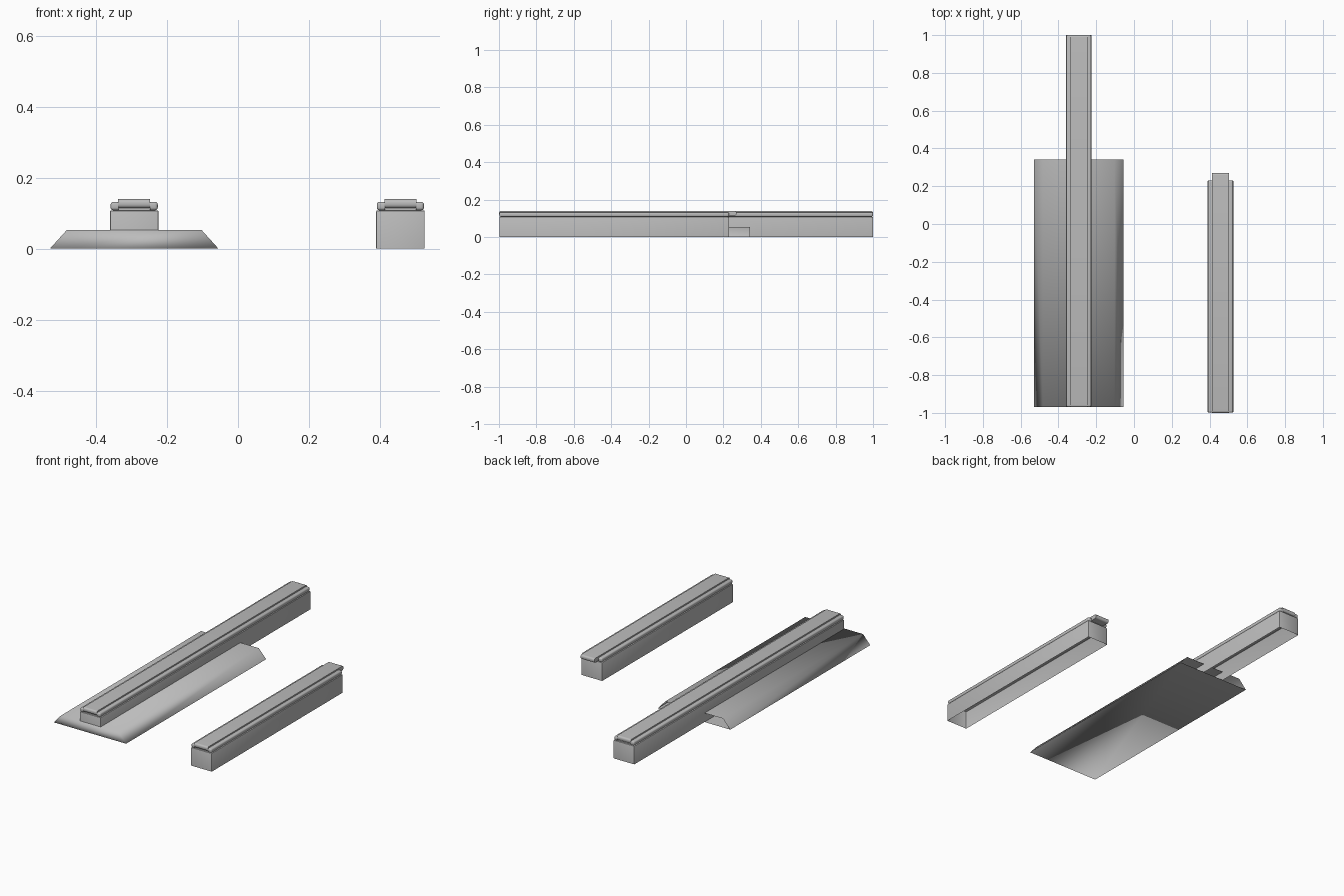
import bpy, bmesh, math

if "Cube" in bpy.data.objects:
    bpy.data.objects.remove(bpy.data.objects["Cube"])

grey = bpy.data.materials.new("mid_grey")
grey.diffuse_color = (0.5, 0.5, 0.5, 1)
grey.use_nodes = True
grey.node_tree.nodes["Principled BSDF"].inputs["Base Color"].default_value = grey.diffuse_color

def finish(name, bm, smooth=35):
    me = bpy.data.meshes.new(name)
    bm.to_mesh(me)
    bm.free()
    me.materials.append(grey)
    ob = bpy.data.objects.new(name, me)
    bpy.context.collection.objects.link(ob)
    bpy.context.view_layer.objects.active = ob
    ob.select_set(True)
    bpy.ops.object.shade_smooth_by_angle(angle=math.radians(smooth))
    ob.select_set(False)
    return ob

def box(name, x0, x1, y0, y1, z0, z1, pick=None, radius=0.0, segs=4, open_bottom=False):
    """Box with the edges chosen by pick(a, b) rounded off."""
    bm = bmesh.new()
    bmesh.ops.create_cube(bm, size=1)
    for v in bm.verts:
        v.co = ((x0 + x1) / 2 + v.co.x * (x1 - x0),
                (y0 + y1) / 2 + v.co.y * (y1 - y0),
                (z0 + z1) / 2 + v.co.z * (z1 - z0))
    if pick:
        edges = [e for e in bm.edges if pick(e.verts[0].co, e.verts[1].co)]
        bmesh.ops.bevel(bm, geom=edges, offset=radius, segments=segs,
                        profile=0.5, affect='EDGES')
    if open_bottom:
        bm.normal_update()
        down = [f for f in bm.faces if f.normal.z < -0.9]
        bmesh.ops.delete(bm, geom=down, context='FACES')
    return finish(name, bm)

def bar(side, cx, y0, y1, overhang):
    hw, sw = 0.0685, 0.045
    # hollow body, open underneath, with softened upright corners
    box(side + "_bar_body", cx - hw, cx + hw, y0 + 0.003, y1, 0, 0.108,
        lambda a, b: abs(a.z - b.z) > 0.05 or (a.z > 0.1 and b.z > 0.1),
        0.004, 2, True)
    # side rails rounded on every outer edge
    for s, n in ((-1, "left"), (1, "right")):
        outer = cx + s * (hw - 0.002)
        xa, xb = sorted((outer, cx + s * (sw - 0.001)))
        box(f"{side}_bar_{n}_rail", xa, xb, y0 + 0.002, y1, 0.108, 0.132,
            lambda a, b: abs(a.x - outer) < 1e-4 and abs(b.x - outer) < 1e-4
            or abs(a.x - b.x) > 0.01, 0.008)
    # recessed filler under the strip
    box(side + "_bar_filler", cx - sw, cx + sw, y0 + 0.012, y1 - 0.008, 0.107, 0.125)
    # raised centre strip with rounded ends
    box(side + "_bar_top_strip", cx - sw, cx + sw, y0, y1 + overhang, 0.114, 0.14,
        lambda a, b: abs(a.x - b.x) > 0.05, 0.011, 5)

bar("left", -0.2925, -0.97, 1.0, 0.0)
bar("right", 0.4575, -1.0, 0.23, 0.04)

# sloped base: trapezoid tube, closed at the front and open at the back
bm = bmesh.new()
profile = [(-0.53, 0), (-0.055, 0), (-0.103, 0.053), (-0.482, 0.053)]
front = [bm.verts.new((x, -0.97, z)) for x, z in profile]
back = [bm.verts.new((x, 0.342, z)) for x, z in profile]
for i in range(4):
    j = (i + 1) % 4
    bm.faces.new((front[i], back[i], back[j], front[j]))
bm.faces.new(front)
bmesh.ops.recalc_face_normals(bm, faces=bm.faces[:])
finish("sloped_base", bm, 100)
